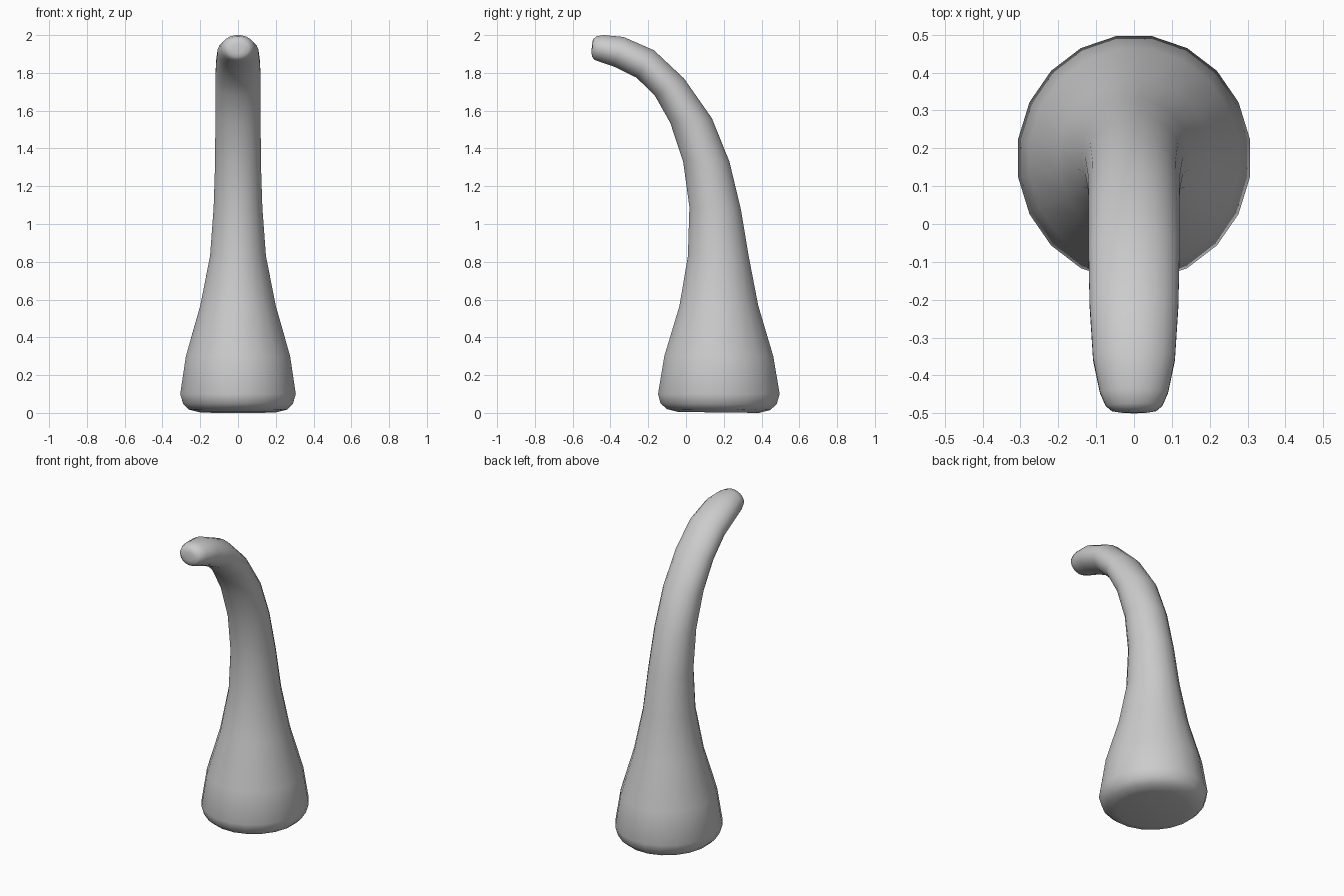
import bpy, bmesh, math
from mathutils import Vector

SIDES = 20

# Cross-sections: front edge (y, z), back edge (y, z), half width in x
SECTIONS = [
    (-0.04, 0.005, 0.385, 0.0, 0.20),
    (-0.10, 0.02, 0.445, 0.015, 0.26),
    (-0.135, 0.05, 0.48, 0.045, 0.29),
    (-0.148, 0.10, 0.496, 0.10, 0.306),
    (-0.115, 0.30, 0.462, 0.30, 0.276),
    (-0.035, 0.565, 0.382, 0.57, 0.20),
    (0.01, 0.83, 0.332, 0.83, 0.148),
    (0.018, 1.09, 0.290, 1.08, 0.129),
    (-0.015, 1.33, 0.230, 1.33, 0.121),
    (-0.083, 1.535, 0.137, 1.56, 0.120),
    (-0.165, 1.68, -0.01, 1.77, 0.120),
    (-0.262, 1.775, -0.17, 1.92, 0.117),
    (-0.385, 1.835, -0.33, 1.99, 0.108),
    (-0.455, 1.858, -0.435, 2.0, 0.090),
    (-0.486, 1.870, -0.474, 1.994, 0.075),
    (-0.497, 1.885, -0.492, 1.978, 0.058),
    (-0.50, 1.905, -0.498, 1.955, 0.03),
]

bm = bmesh.new()
rings = []
c9 = math.cos(math.pi / SIDES)
for fy, fz, by, bz, rx in SECTIONS:
    front, back = Vector((0, fy, fz)), Vector((0, by, bz))
    mid, half = (front + back) / 2, (back - front) / 2
    ring = []
    for i in range(SIDES):
        a = 2 * math.pi * (i + 0.5) / SIDES
        ring.append(bm.verts.new(mid + half * (math.sin(a) / c9)
                                 + Vector((rx * math.cos(a) / c9, 0, 0))))
    rings.append(ring)

# Skin the rings and cap both ends
for lo, hi in zip(rings, rings[1:]):
    for i in range(SIDES):
        j = (i + 1) % SIDES
        bm.faces.new((lo[i], lo[j], hi[j], hi[i]))
bm.faces.new(rings[0][::-1])
bm.faces.new(rings[-1])
bmesh.ops.recalc_face_normals(bm, faces=bm.faces)
for f in bm.faces:
    f.smooth = True

mesh = bpy.data.meshes.new("curved_horn")
bm.to_mesh(mesh)
bm.free()
horn = bpy.data.objects.new("curved_horn", mesh)
bpy.context.collection.objects.link(horn)
